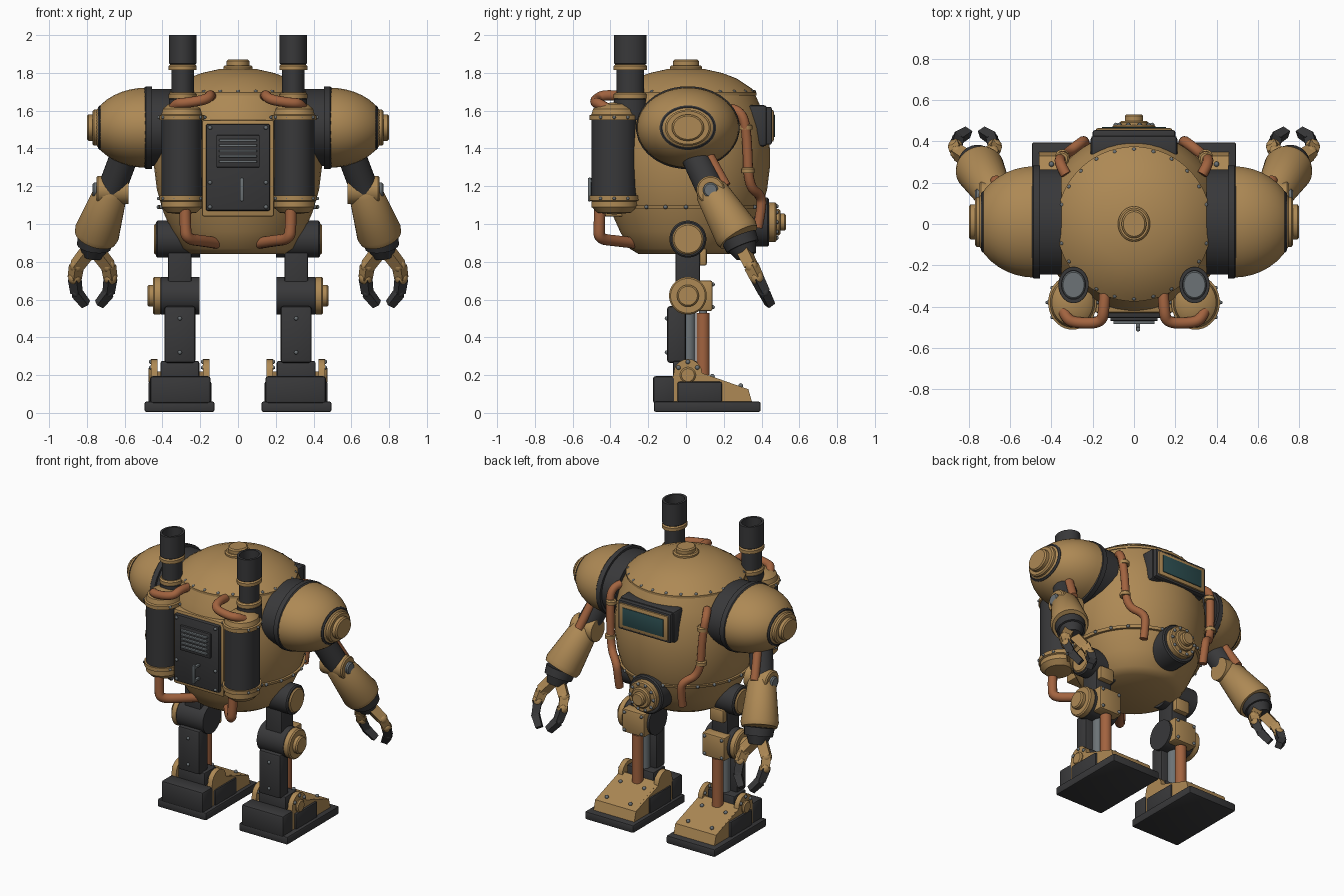
import bpy, bmesh, math
from mathutils import Vector, Matrix

cube = bpy.data.objects.get("Cube")
if cube:
    bpy.data.objects.remove(cube, do_unlink=True)


def material(name, colour):
    mat = bpy.data.materials.new(name)
    mat.use_nodes = True
    mat.diffuse_color = (*colour, 1)
    mat.node_tree.nodes["Principled BSDF"].inputs["Base Color"].default_value = (*colour, 1)
    return mat


brass = material("brass", (.42, .25, .09))
dark = material("dark iron", (.04, .04, .042))
steel = material("grey steel", (.15, .17, .18))
copper = material("copper", (.36, .125, .05))
glass = material("teal glass", (.025, .075, .08))
X, Y, Z = Vector((1, 0, 0)), Vector((0, 1, 0)), Vector((0, 0, 1))


def finish(name, mat, bm, mirror):
    """Turn a bmesh into a shaded object, optionally mirrored across x."""
    bmesh.ops.remove_doubles(bm, verts=bm.verts[:], dist=.0002)
    bmesh.ops.recalc_face_normals(bm, faces=bm.faces[:])
    mesh = bpy.data.meshes.new(name)
    bm.to_mesh(mesh)
    bm.free()
    place(name, mat, mesh, mirror)


def place(name, mat, mesh, mirror):
    mesh.materials.clear()
    mesh.materials.append(mat)
    for poly in mesh.polygons:
        poly.use_smooth = True
    mesh.set_sharp_from_angle(angle=math.radians(35))
    obj = bpy.data.objects.new(name, mesh)
    bpy.context.scene.collection.objects.link(obj)
    if mirror:
        obj.modifiers.new("Mirror", "MIRROR").use_mirror_merge = False


def lathe(name, mat, origin, axis, profile, stretch=1, mirror=True, sides=32):
    """Revolve (radius, height) pairs about an axis; stretch widens along y."""
    bm = bmesh.new()
    turn = Z.rotation_difference(Vector(axis))
    rings = []
    for radius, height in profile:
        ring = []
        for i in range(sides):
            a = math.tau * (i + .5) / sides
            p = turn @ Vector((radius * math.cos(a), radius * math.sin(a), height))
            p.y *= stretch
            ring.append(bm.verts.new(p + Vector(origin)))
        rings.append(ring)
    for low, high in zip(rings, rings[1:]):
        for i in range(sides):
            j = (i + 1) % sides
            bm.faces.new((low[i], low[j], high[j], high[i]))
    for ring, pair in ((rings[0], profile[0]), (rings[-1], profile[-1])):
        if pair[0] > 0:
            bm.faces.new(ring)
    finish(name, mat, bm, mirror)


def disc(name, mat, origin, axis, radius, depth, stretch=1, mirror=True, edge=.008):
    lathe(name, mat, origin, axis, [(radius, 0), (radius, depth - edge),
          (radius - edge, depth)], stretch, mirror)


def rod(name, mat, start, end, r_start, r_end=None, sides=24):
    span = Vector(end) - Vector(start)
    lathe(name, mat, start, span, [(r_start, 0), (r_end or r_start, span.length)], sides=sides)


def box(name, mat, low, high, mirror=True, bevel=.01):
    bm = bmesh.new()
    bmesh.ops.create_cube(bm, size=1)
    low, high = Vector(low), Vector(high)
    for v in bm.verts:
        v.co = (low + high) / 2 + v.co * (high - low)
    bmesh.ops.bevel(bm, geom=bm.edges[:], offset=bevel, segments=2, profile=.5, affect="EDGES")
    finish(name, mat, bm, mirror)


def prism(name, mat, outline, x_in, x_out):
    """Extrude a side outline of (y, z) pairs along x."""
    bm = bmesh.new()
    ends = [[bm.verts.new((x, y, z)) for y, z in outline] for x in (x_in, x_out)]
    for end in ends:
        bm.faces.new(end)
    for i in range(len(outline)):
        j = i - 1
        bm.faces.new((ends[0][j], ends[0][i], ends[1][i], ends[1][j]))
    finish(name, mat, bm, True)


def pipe(name, mat, points, radius):
    curve = bpy.data.curves.new(name, "CURVE")
    curve.dimensions = "3D"
    curve.bevel_depth, curve.bevel_resolution, curve.use_fill_caps = radius, 4, True
    spline = curve.splines.new("NURBS")
    spline.points.add(len(points) - 1)
    for point, co in zip(spline.points, points):
        point.co = (*co, 1)
    spline.use_endpoint_u, spline.order_u, spline.resolution_u = True, 3, 6
    temp = bpy.data.objects.new(name + " path", curve)
    place(name, mat, bpy.data.meshes.new_from_object(temp), True)
    bpy.data.objects.remove(temp)


def rivets(name, points, mirror=True, radius=.011, mat=steel):
    bm = bmesh.new()
    for p in points:
        bmesh.ops.create_icosphere(bm, subdivisions=2, radius=radius, matrix=Matrix.Translation(p))
    finish(name, mat, bm, mirror)


def circle(centre, radius, count, u=X, v=Y):
    return [Vector(centre) + radius * (u * math.cos(math.tau * i / count) +
            v * math.sin(math.tau * i / count)) for i in range(count)]


# Boiler body, lid and seams
lathe("body", brass, (0, 0, 0), Z, [(.25, .84), (.3, .87), (.35, .96), (.395, 1.06), (.43, 1.18), (.445, 1.3),
      (.445, 1.4), (.43, 1.51), (.405, 1.6), (.365, 1.69)], mirror=False, sides=48)
lathe("lid", brass, (0, 0, 1.68), Z, [(.375, 0), (.375, .015), (.345, .04), (.27, .09),
      (.19, .12), (.1, .14), (0, .147)], mirror=False, sides=48)
lathe("belt_seam", brass, (0, 0, 1.08), Z, [(.4, 0), (.417, 0), (.422, .018), (.4, .018)], mirror=False, sides=48)
disc("lid_flange", brass, (0, 0, 1.8), Z, .078, .04, 1.1, False)
disc("lid_knob", brass, (0, 0, 1.83), Z, .06, .04, 1.15, False)
rivets("lid_rivets", circle((0, 0, 1.7), .36, 24), False)
rivets("belt_rivets", circle((0, 0, 1.09), .42, 24), False)

# Viewing window
box("window_housing", dark, (-.21, .3, 1.41), (.21, .43, 1.63), False, .02)
box("window_rim", dark, (-.2, .4, 1.42), (.2, .455, 1.62), False)
box("window_frame", brass, (-.185, .42, 1.435), (.185, .465, 1.605), False)
box("window_glass", glass, (-.155, .464, 1.46), (.155, .47, 1.58), False, .002)

# Round port on the belly
disc("port_base", dark, (0, .3, 1.01), Y, .13, .14, 1, False)
disc("port_ring", brass, (0, .43, 1.01), Y, .105, .05, 1, False)
disc("port_hub", brass, (0, .47, 1.01), Y, .07, .03, 1, False)
disc("port_cap", brass, (0, .49, 1.01), Y, .045, .04, 1, False)
rivets("port_rivets", circle((0, .48, 1.01), .088, 10, X, Z), False)

# Service door with grille and handle
box("door_frame", brass, (-.19, -.43, 1.04), (.19, -.25, 1.55), False)
box("door_panel", dark, (-.17, -.455, 1.07), (.17, -.4, 1.53), False)
box("grille_plate", dark, (-.115, -.47, 1.3), (.115, -.44, 1.47), False, .005)
for i in range(5):
    z = 1.325 + i * .028
    box("grille_slat", steel, (-.1, -.485, z), (.1, -.46, z + .012), False, .003)
box("door_handle", steel, (.01, -.52, 1.12), (.03, -.5, 1.245), False, .006)
for z in (1.13, 1.22):
    box("handle_post", steel, (.01, -.51, z), (.03, -.45, z + .015), False, .003)
rivets("door_rivets", [(.148, -.458, z) for z in (1.09, 1.22, 1.51)])

# Tanks and chimneys
tank = (.298, -.38, 0)
lathe("tanks", dark, tank, Z, [(.107, 1.12), (.107, 1.56)], 1.12)
lathe("tank_tops", brass, tank, Z, [(.118, 1.55), (.118, 1.575), (.108, 1.58), (.1, 1.61), (.07, 1.635), (0, 1.645)], 1.12)
lathe("tank_bottoms", brass, tank, Z, [(0, 1.05), (.08, 1.06), (.108, 1.09), (.108, 1.12),
      (.118, 1.125), (.118, 1.15)], 1.12)
for z in (1.565, 1.135):
    rivets("tank_rivets", circle((tank[0], tank[1], z), .122, 10), radius=.009)
stack = (.293, -.295, 0)
lathe("chimney_stems", dark, stack, Z, [(.073, 1.55), (.073, 1.66), (.06, 1.67), (.06, 1.85)], 1.2)
for z in (1.665, 1.815):
    disc("chimney_bands", brass, (stack[0], stack[1], z), Z, .074, .03, 1.2)
lathe("chimney_tops", dark, stack, Z, [(.06, 1.84), (.073, 1.85), (.073, 2), (.058, 2), (.058, 1.9)], 1.2)
disc("chimney_floors", steel, (stack[0], stack[1], 1.895), Z, .059, .01, 1.2)

# Copper plumbing
pipe("upper_pipes", copper, [(.14, -.3, 1.67), (.145, -.42, 1.69), (.16, -.48, 1.66), (.28, -.48, 1.64),
     (.33, -.46, 1.64), (.35, -.4, 1.6)], .027)
pipe("lower_pipes", copper, [(.28, -.455, 1.1), (.28, -.46, .98), (.27, -.46, .92), (.18, -.36, .91), (.06, -.2, .89)], .03)
pipe("side_pipes", copper, [(.33, .24, 1.61), (.365, .3, 1.6), (.35, .325, 1.45), (.34, .33, 1.2),
     (.25, .4, 1.15), (.24, .4, 1.08), (.24, .38, .98)], .026)
for y, z in ((.317, 1.5), (.328, 1.27)):
    disc("pipe_clamps", brass, (.347, y, z), Z, .034, .03)

# Shoulders, flattened front to back
shoulder = Vector((0, .01, 1.51))
disc("shoulder_collars", dark, shoulder + X * .35, X, .205, .12, 1.25)
disc("shoulder_lips", dark, shoulder + X * .455, X, .22, .04, 1.25)
lathe("shoulder_domes", brass, shoulder + X * .48, X,
      [(.213 * math.cos(a), .3 * math.sin(a)) for a in [math.pi * i / 20 for i in range(11)]], 1.27, sides=40)
disc("shoulder_rings", dark, shoulder + X * .68, X, .118, .06, 1.27)
disc("shoulder_plates", brass, shoulder + X * .72, X, .096, .05, 1.27)
disc("shoulder_caps", brass, shoulder + X * .76, X, .07, .04, 1.22)

# Arms
elbow, wrist, palm = Vector((.67, .13, 1.18)), Vector((.755, .28, .93)), Vector((.77, .32, .83))
rod("upper_arms", dark, (.58, .02, 1.42), elbow, .075)
rod("arm_pistons", copper, (.62, .1, 1.4), (.67, .21, 1.2), .028)
disc("elbow_hinges", brass, elbow + X * -.09, X, .075, .17)
disc("elbow_bolts", steel, elbow + X * .07, X, .04, .03)
span = (wrist - elbow).length
lathe("forearms", brass, elbow, wrist - elbow, [(.07, -.02), (.088, .01), (.12, span - .03), (.112, span)])
rod("wrist_cuffs", dark, wrist, wrist.lerp(palm, .5), .096, .09)
rod("wrists", dark, wrist.lerp(palm, .4), palm, .082, .055)

# Claw hands
hand = Matrix.Translation(palm) @ Matrix.Rotation(math.radians(26), 4, "X")
for side in (-1, 1):
    path = [hand @ Vector((side * x, 0, z)) for x, z in
            ((.03, .02), (.085, -.06), (.095, -.13), (.085, -.215), (.035, -.285))]
    for i, mat in enumerate((brass, brass, dark, dark)):
        rod("finger_segment", mat, path[i], path[i + 1], .044 - i * .003, .042 - i * .004, 4)
    rivets("finger_knuckles", path[1:3], radius=.036, mat=brass)
    rivets("finger_tip_joints", path[3:4], radius=.028, mat=dark)

# Legs
hip, knee = Vector((0, .01, .92)), Vector((0, .01, .62))
disc("hip_drums", dark, hip + X * .2, X, .098, .235)
disc("hip_caps", brass, hip + X * .42, X, .082, .025)
box("thighs", dark, (.245, -.055, .6), (.37, .075, .92))
box("thigh_plates", brass, (.255, .06, .78), (.36, .11, .87))
disc("knee_drums", dark, knee + X * .205, X, .1, .21)
disc("knee_caps", brass, knee + X * .41, X, .1, .04)
disc("knee_hubs", brass, knee + X * .44, X, .058, .04)
box("knee_blocks", brass, (.22, .03, .54), (.39, .14, .7))
rivets("knee_rivets", [(x, .142, z) for x in (.24, .37) for z in (.56, .68)])
box("shin_armour", dark, (.225, -.1, .265), (.39, 0, .565), bevel=.015)
rivets("shin_rivets", [(.308, -.102, z) for z in (.32, .5)])
rod("shin_rods", steel, (.305, .015, .2), (.305, .015, .6), .036)
rod("shin_pistons", copper, (.305, .09, .2), (.305, .09, .53), .036)
rod("piston_stems", steel, (.305, .09, .5), (.305, .09, .6), .022)

# Feet
box("soles", dark, (.125, -.17, .005), (.495, .395, .06))
box("heels", dark, (.145, -.175, .05), (.465, -.06, .195), bevel=.015)
box("ankle_blocks", dark, (.205, -.07, .15), (.41, .06, .275))
prism("toe_wedges", brass, [(-.09, .055), (-.07, .18), (.06, .22), (.33, .125), (.35, .055)], .165, .455)
ear = [(.01 + .075 * math.cos(a), .21 + .075 * math.sin(a)) for a in [math.pi * i / 10 for i in range(11)]]
for inner, outer in ((.15, .185), (.425, .46)):
    prism("ankle_ears", brass, [(.35, .055), (.33, .125)] + ear + [(-.1, .055)], inner, outer)
    rivets("ear_rivets", [(outer, y, z) for y, z in ((-.04, .24), (.01, .27), (.06, .24))], radius=.012)
disc("ankle_pins", brass, (.45, .01, .2), X, .042, .025)
box("side_guards", dark, (.14, -.045, .055), (.475, .19, .165))
rivets("toe_rivets", [(x, y, .24 - y * .33) for x in (.22, .4) for y in (.14, .29)], radius=.013)
